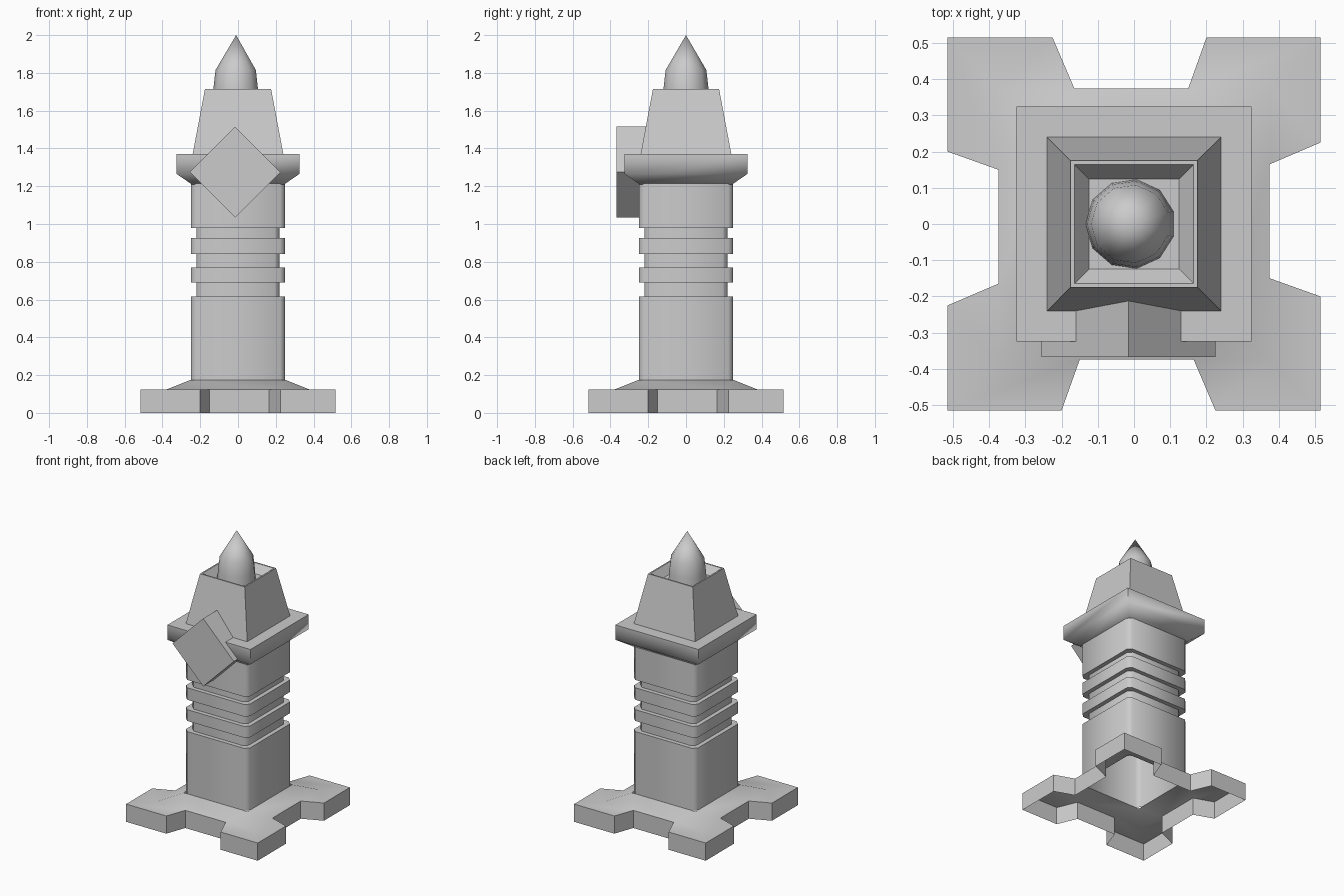
import bpy, bmesh, math

if "Cube" in bpy.data.objects:
    bpy.data.objects.remove(bpy.data.objects["Cube"])


def finish(name, bm, angle=50):
    bmesh.ops.recalc_face_normals(bm, faces=bm.faces)
    me = bpy.data.meshes.new(name)
    bm.to_mesh(me)
    bm.free()
    ob = bpy.data.objects.new(name, me)
    bpy.context.collection.objects.link(ob)
    bpy.ops.object.select_all(action='DESELECT')
    ob.select_set(True)
    bpy.context.view_layer.objects.active = ob
    bpy.ops.object.shade_smooth_by_angle(angle=math.radians(angle))
    return ob


def square(h, c=0.0):
    """Square outline of half width h, with corners cut by c."""
    pts = []
    for k in range(4):
        a = k * math.pi / 2
        for x, y in ([(h, h - c), (h - c, h)] if c else [(h, h)]):
            pts.append((x * math.cos(a) - y * math.sin(a), x * math.sin(a) + y * math.cos(a)))
    return pts


def loft(name, levels, chamfer=0.0, cap=False, angle=50):
    bm = bmesh.new()
    rings = [[bm.verts.new((x, y, z)) for x, y in square(h, chamfer)] for h, z in levels]
    n = len(rings[0])
    for a, b in zip(rings, rings[1:]):
        for i in range(n):
            j = (i + 1) % n
            bm.faces.new((a[i], a[j], b[j], b[i]))
    if cap:
        bm.faces.new(rings[-1])
    return finish(name, bm, angle)


# grooved shaft
W, G = 0.25, 0.22
loft("shaft", [(W, 0.175), (W, 0.615), (G, 0.615), (G, 0.69), (W, 0.69), (W, 0.77),
               (G, 0.77), (G, 0.84), (W, 0.84), (W, 0.925), (G, 0.925), (G, 0.98),
               (W, 0.98), (W, 1.215)], chamfer=0.027)

# flared collar
loft("collar", [(0.245, 1.21), (0.325, 1.265), (0.325, 1.37), (0.235, 1.37)], angle=60)

# tapered cap with a recessed top
loft("tapered_cap", [(0.24, 1.37), (0.175, 1.715), (0.165, 1.715), (0.125, 1.66)], cap=True)

# pointed finial
bm = bmesh.new()
N = 11
cx = -0.01
rings = []
for r, z in [(0.124, 1.66), (0.12, 1.72), (0.109, 1.815)]:
    rings.append([bm.verts.new((cx + r * math.cos(math.pi + 2 * math.pi * i / N),
                                r * math.sin(math.pi + 2 * math.pi * i / N), z)) for i in range(N)])
tip = bm.verts.new((cx, 0, 2.0))
for i in range(N):
    j = (i + 1) % N
    for a, b in zip(rings, rings[1:]):
        bm.faces.new((a[i], a[j], b[j], b[i]))
    bm.faces.new((rings[-1][i], rings[-1][j], tip))
finish("finial", bm)

# diamond plaque on the front
bm = bmesh.new()
outline = [(0, -0.24), (0.24, 0), (0, 0.24), (-0.24, 0)]
front = [bm.verts.new((x - 0.015, -0.368, z + 1.275)) for x, z in outline]
face = bm.faces.new(front)
back = bmesh.ops.extrude_face_region(bm, geom=[face])
bmesh.ops.translate(bm, verts=[v for v in back["geom"] if isinstance(v, bmesh.types.BMVert)],
                    vec=(0, 0.168, 0))
bm.faces.ensure_lookup_table()
panel = min(bm.faces, key=lambda f: f.calc_center_median().y) if face not in bm.faces else face
bmesh.ops.inset_region(bm, faces=[panel], thickness=0.038)
finish("diamond_plaque", bm)

# hollow base: sloped skirt with four corner feet, one quarter turned four times
bm = bmesh.new()
S, T = 0.375, 0.125
foot = [(S, 0.165), (0.515, 0.225), (0.515, 0.515), (0.2, 0.515), (0.15, S)]
for k in range(4):
    a = k * math.pi / 2

    def v(x, y, z):
        return bm.verts.new((x * math.cos(a) - y * math.sin(a), x * math.sin(a) + y * math.cos(a), z))

    path = [(S, -0.15)] + foot
    for p, q in zip(path, path[1:]):
        bm.faces.new((v(*p, 0), v(*q, 0), v(*q, T), v(*p, T)))
    bm.faces.new([v(x, y, T) for x, y in foot + [(S, S)]])
    bm.faces.new([v(S, -S, T), v(S, -0.15, T), v(S, 0.165, T), v(S, S, T),
                  v(W, W, 0.175), v(W, -W, 0.175)])
bmesh.ops.remove_doubles(bm, verts=bm.verts, dist=0.0005)
finish("footed_base", bm, 40)
